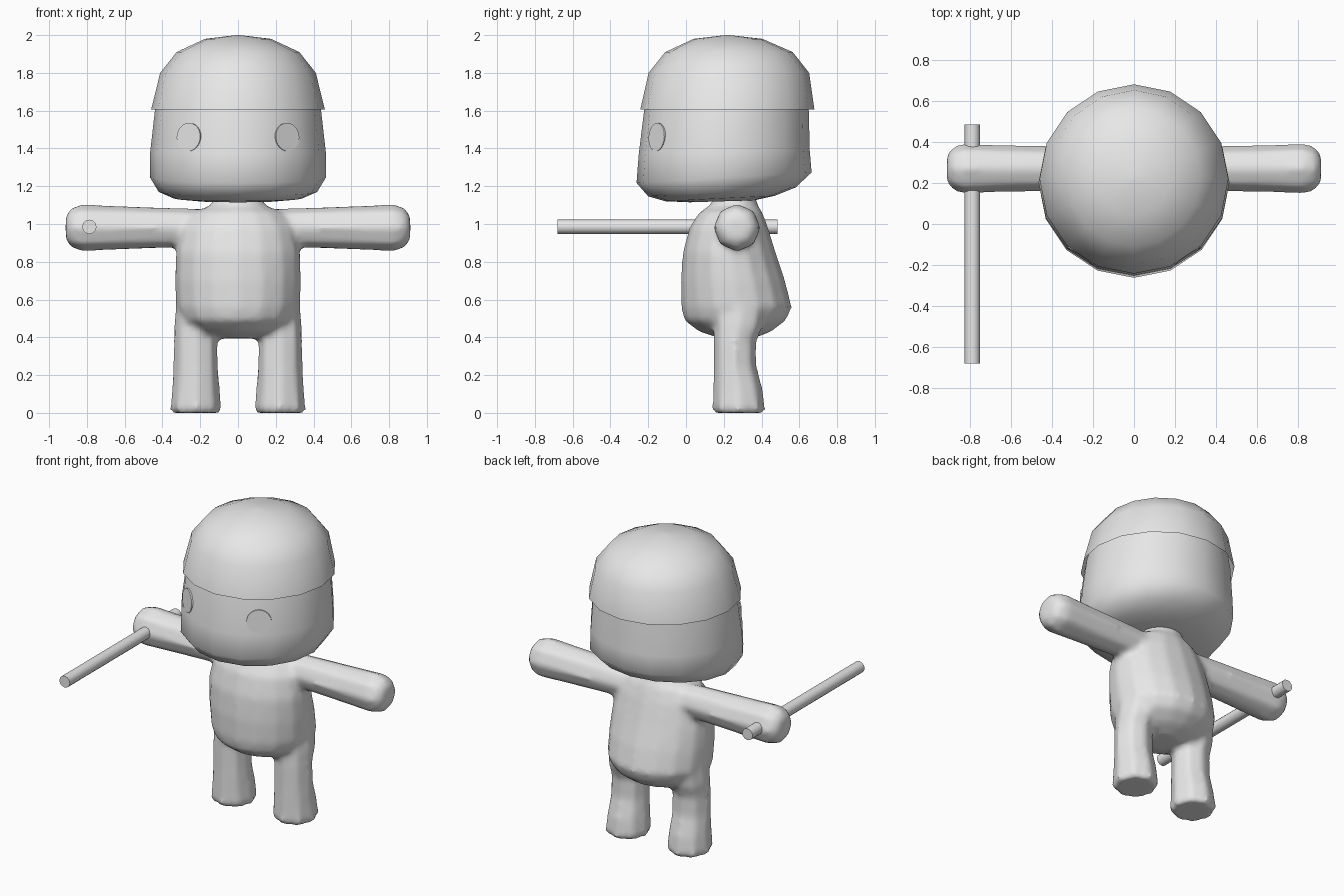
import bpy, bmesh, math
from mathutils import Vector, Matrix

if "Cube" in bpy.data.objects:
    bpy.data.objects.remove(bpy.data.objects["Cube"])

grey = bpy.data.materials.new("plain grey")
grey.diffuse_color = (0.8, 0.8, 0.8, 1)
grey.use_nodes = True
grey.node_tree.nodes["Principled BSDF"].inputs["Base Color"].default_value = grey.diffuse_color


def finish(name, bm, angle=60):
    bmesh.ops.recalc_face_normals(bm, faces=bm.faces)
    mesh = bpy.data.meshes.new(name)
    bm.to_mesh(mesh)
    bm.free()
    mesh.materials.append(grey)
    ob = bpy.data.objects.new(name, mesh)
    bpy.context.collection.objects.link(ob)
    bpy.ops.object.select_all(action='DESELECT')
    ob.select_set(True)
    bpy.context.view_layer.objects.active = ob
    bpy.ops.object.shade_smooth_by_angle(angle=math.radians(angle))
    return ob


def loft(bm, rings, n, u, v, start=True, end=True):
    """Skin rings of (centre, radius along u, radius along v, z tilt per y)."""
    u, v = Vector(u), Vector(v)
    loops = []
    for c, ru, rv, tilt in rings:
        loop = []
        for i in range(n):
            a = 2 * math.pi * i / n
            off = u * ru * math.cos(a) + v * rv * math.sin(a)
            off.z += tilt * off.y
            loop.append(bm.verts.new(Vector(c) + off))
        loops.append(loop)
    for a, b in zip(loops, loops[1:]):
        for i in range(n):
            j = (i + 1) % n
            bm.faces.new((a[i], a[j], b[j], b[i]))
    if start:
        bm.faces.new(loops[0][::-1])
    if end:
        bm.faces.new(loops[-1])


def upright(bm, rows, n, x=0, **kw):
    """Rows are (z, half width, front y, back y, tilt)."""
    rings = [((x + r[5] if len(r) > 5 else x, (r[2] + r[3]) / 2, r[0]),
              r[1], (r[3] - r[2]) / 2, r[4]) for r in rows]
    loft(bm, rings, n, (1, 0, 0), (0, 1, 0), **kw)


# Body: torso, arms and legs blended into one skin
bm = bmesh.new()
upright(bm, [(0.395, 0.10, 0.18, 0.36, 0), (0.43, 0.22, 0.07, 0.45, 0),
             (0.49, 0.30, -0.01, 0.53, 0), (0.56, 0.33, -0.025, 0.56, 0),
             (0.70, 0.335, -0.028, 0.525, 0), (0.85, 0.33, -0.017, 0.475, 0),
             (0.98, 0.30, 0.018, 0.435, 0), (1.06, 0.24, 0.068, 0.405, 0),
             (1.10, 0.14, 0.13, 0.38, 0), (1.18, 0.12, 0.16, 0.36, 0)], 16)
for s in (-1, 1):
    arm = [(0.10, 0.98, 0.10, 0.10), (0.35, 0.98, 0.108, 0.108),
           (0.60, 0.98, 0.115, 0.118), (0.83, 0.98, 0.125, 0.127),
           (0.885, 0.98, 0.105, 0.105), (0.912, 0.98, 0.065, 0.065)]
    loft(bm, [((s * x, 0.27, z), ry, rz, 0) for x, z, ry, rz in arm],
         8, (0, 1, 0), (0, 0, 1))
    leg = [(0.0, 0.128, 0.145, 0.415, 0), (0.02, 0.138, 0.138, 0.422, 0),
           (0.12, 0.130, 0.14, 0.41, 0), (0.25, 0.120, 0.143, 0.375, 0),
           (0.38, 0.118, 0.143, 0.375, 0), (0.46, 0.118, 0.143, 0.41, 0),
           (0.60, 0.105, 0.15, 0.42, 0)]
    upright(bm, leg, 8, x=s * 0.223)
body = finish("body", bm)
remesh = body.modifiers.new("blend", 'REMESH')
remesh.mode = 'VOXEL'
remesh.voxel_size = 0.02
remesh.use_smooth_shade = True
soften = body.modifiers.new("soften", 'SMOOTH')
soften.factor = 0.5
soften.iterations = 4

# Head: rounded drum with a tilted underside and a dome hidden by the cap
bm = bmesh.new()
upright(bm, [(1.12, 0.20, 0.02, 0.36, 0.03), (1.135, 0.34, -0.11, 0.47, 0.05),
             (1.17, 0.42, -0.20, 0.58, 0.06), (1.245, 0.465, -0.262, 0.665, 0.06),
             (1.38, 0.465, -0.25, 0.655, 0.02), (1.60, 0.44, -0.222, 0.65, 0),
             (1.78, 0.40, -0.18, 0.63, 0), (1.89, 0.31, -0.10, 0.54, 0),
             (1.96, 0.165, 0.05, 0.39, 0), (1.98, 0.02, 0.20, 0.24, 0)], 16)
finish("head", bm, 80)

# Cap: open domed shell with a crisp lower rim
bm = bmesh.new()
upright(bm, [(1.605, 0.46, -0.242, 0.68, 0), (1.80, 0.412, -0.198, 0.652, 0),
             (1.91, 0.325, -0.11, 0.565, 0), (1.98, 0.175, 0.04, 0.405, 0),
             (2.0, 0.01, 0.21, 0.23, 0)], 16, start=False)
finish("cap", bm, 80)

# Eyes: thin round plates lying on the face
for side, s in (("left", 1), ("right", -1)):
    bm = bmesh.new()
    bmesh.ops.create_cone(bm, cap_ends=True, segments=24, radius1=0.075,
                          radius2=0.075, depth=0.009)
    normal = Vector((s * math.sin(math.radians(33.75)),
                     -math.cos(math.radians(33.75)), 0.07))
    turn = normal.to_track_quat('Z', 'Y').to_matrix().to_4x4()
    bm.transform(Matrix.Translation((s * 0.26, -0.153, 1.46)) @ turn)
    finish(side + "_eye", bm, 30)

# Staff held through the hand
bm = bmesh.new()
loft(bm, [((-0.787, y, 0.985), 0.038, 0.038, 0) for y in (-0.68, 0.485)],
     12, (1, 0, 0), (0, 0, 1))
finish("staff", bm, 40)
